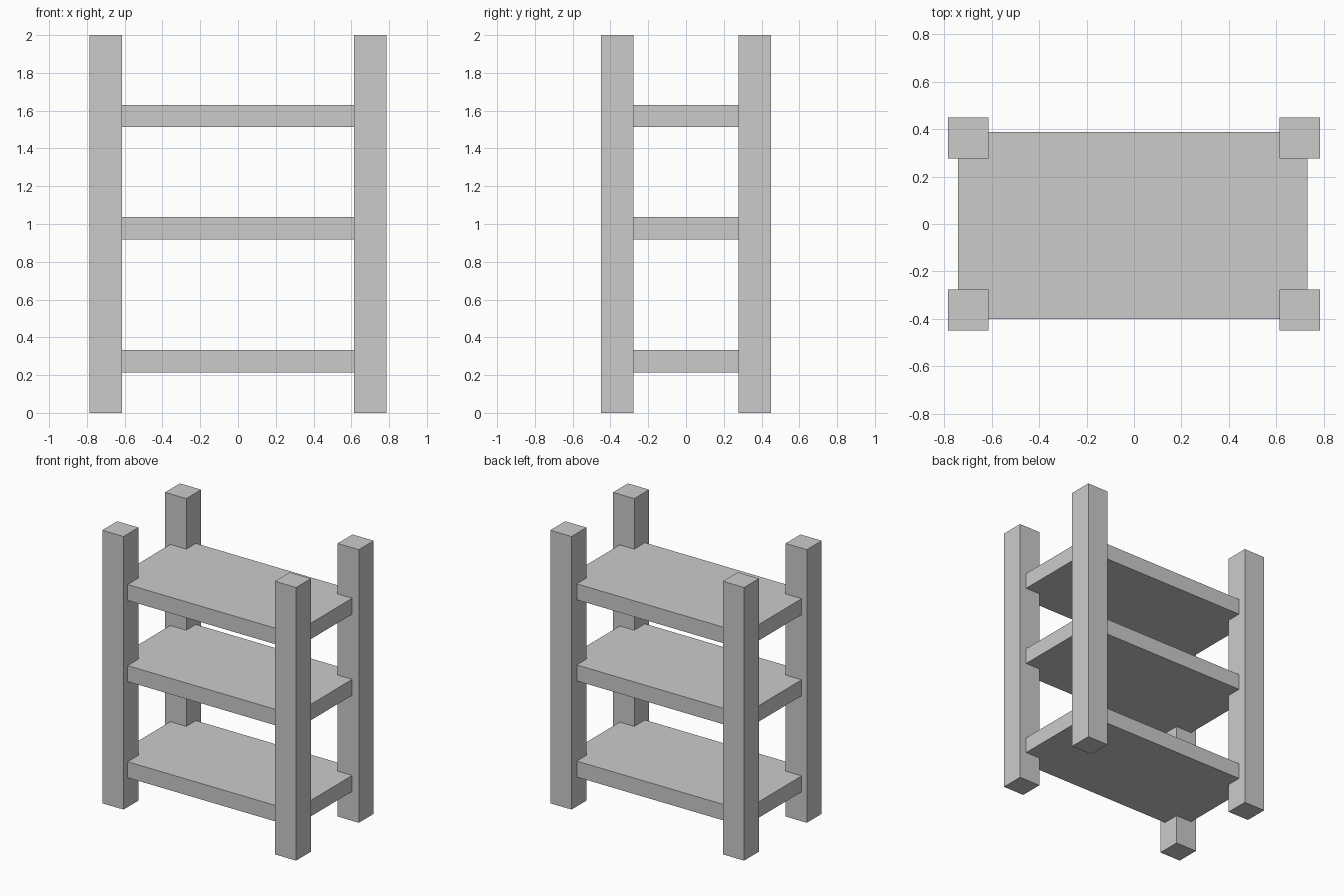
import bpy

if "Cube" in bpy.data.objects:
    bpy.data.objects.remove(bpy.data.objects["Cube"])


def box(name, lo, hi):
    """Axis-aligned box between two opposite corners."""
    centre = [(a + b) / 2 for a, b in zip(lo, hi)]
    bpy.ops.mesh.primitive_cube_add(size=1, location=centre)
    obj = bpy.context.object
    obj.name = name
    obj.scale = [b - a for a, b in zip(lo, hi)]
    bpy.ops.object.transform_apply(location=False, rotation=False, scale=True)
    return obj


# Four square corner posts
POST = 0.172
for side, sx in (("left", -1), ("right", 1)):
    for end, sy in (("front", -1), ("back", 1)):
        cx, cy = sx * (0.785 - POST / 2), sy * (0.449 - POST / 2)
        box(f"{end}_{side}_post",
            (cx - POST / 2, cy - POST / 2, 0),
            (cx + POST / 2, cy + POST / 2, 2))

# Three thick shelves, their corners set into the posts
for name, z in (("lower", 0.215), ("middle", 0.919), ("upper", 1.513)):
    box(f"{name}_shelf", (-0.743, -0.401, z), (0.731, 0.388, z + 0.117))
